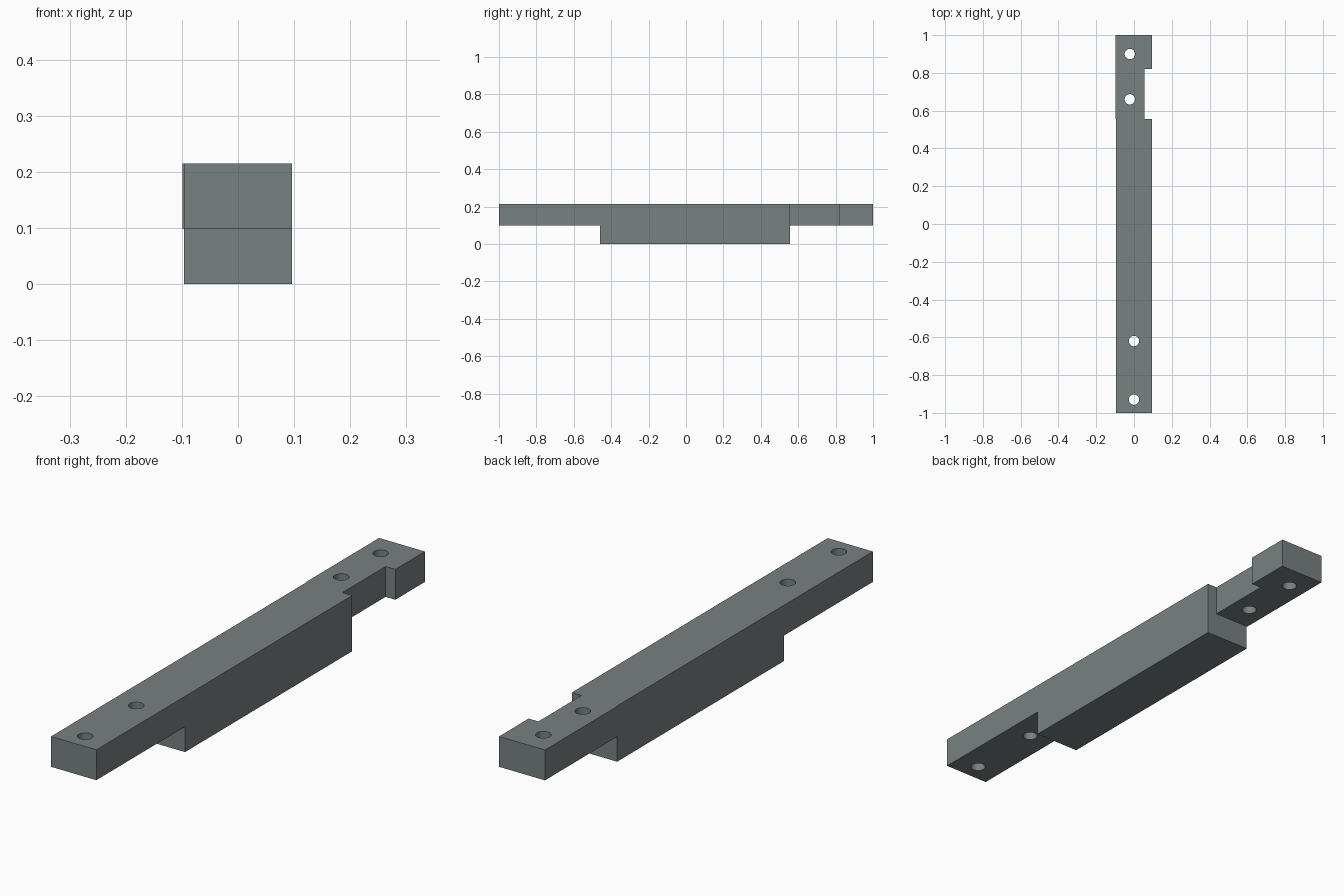
import bpy, bmesh

if "Cube" in bpy.data.objects:
    bpy.data.objects.remove(bpy.data.objects["Cube"])

TOP, STEP = 0.215, 0.098        # top of the bar, underside of the thin ends
BLOCK_Y0, BLOCK_Y1 = -0.46, 0.557
HOLE_R = 0.0275

steel = bpy.data.materials.new("grey_steel")
steel.diffuse_color = (0.19, 0.22, 0.22, 1)
steel.use_nodes = True
steel.node_tree.nodes["Principled BSDF"].inputs["Base Color"].default_value = steel.diffuse_color


def prism(name, outline, z0, z1):
    """Extrude a plan outline from z0 to z1."""
    bm = bmesh.new()
    face = bm.faces.new([bm.verts.new((x, y, z0)) for x, y in outline])
    ext = bmesh.ops.extrude_face_region(bm, geom=[face])
    verts = [v for v in ext["geom"] if isinstance(v, bmesh.types.BMVert)]
    bmesh.ops.translate(bm, verts=verts, vec=(0, 0, z1 - z0))
    bmesh.ops.recalc_face_normals(bm, faces=bm.faces)
    mesh = bpy.data.meshes.new(name)
    bm.to_mesh(mesh)
    bm.free()
    mesh.materials.append(steel)
    ob = bpy.data.objects.new(name, mesh)
    bpy.context.collection.objects.link(ob)
    return ob


def cut(target, cutter):
    mod = target.modifiers.new(cutter.name, "BOOLEAN")
    mod.operation = "DIFFERENCE"
    mod.solver = "EXACT"
    mod.object = cutter
    cutter.hide_render = True
    cutter.hide_set(True)


# Bar in plan, with the side notch and the slightly wider rear end
bar = prism("bar", [
    (-0.0965, -1), (0.0965, -1), (0.0965, BLOCK_Y1), (0.055, BLOCK_Y1),
    (0.055, 0.82), (0.0965, 0.82), (0.0965, 1), (-0.099, 1),
    (-0.099, BLOCK_Y1), (-0.0965, BLOCK_Y1)], 0, TOP)

# Undercuts that leave the deep block in the middle
for name, y0, y1 in (("front_undercut", -1.1, BLOCK_Y0),
                     ("rear_undercut", BLOCK_Y1, 1.1)):
    cut(bar, prism(name, [(-0.2, y0), (0.2, y0), (0.2, y1), (-0.2, y1)],
                   -0.1, STEP))

# Bolt holes through both thin ends
for i, (x, y) in enumerate(((0, -0.93), (0, -0.62), (-0.022, 0.66), (-0.022, 0.90))):
    bpy.ops.mesh.primitive_cylinder_add(vertices=32, radius=HOLE_R, depth=0.6,
                                        location=(x, y, 0.15))
    hole = bpy.context.object
    hole.name = f"bolt_hole_{i + 1}"
    hole.data.materials.append(steel)
    cut(bar, hole)

# Smooth hole walls, sharp edges elsewhere
bpy.ops.object.select_all(action="DESELECT")
bpy.context.view_layer.objects.active = bar
bar.select_set(True)
for mod in list(bar.modifiers):
    bpy.ops.object.modifier_apply(modifier=mod.name)
bpy.ops.object.shade_smooth_by_angle()
